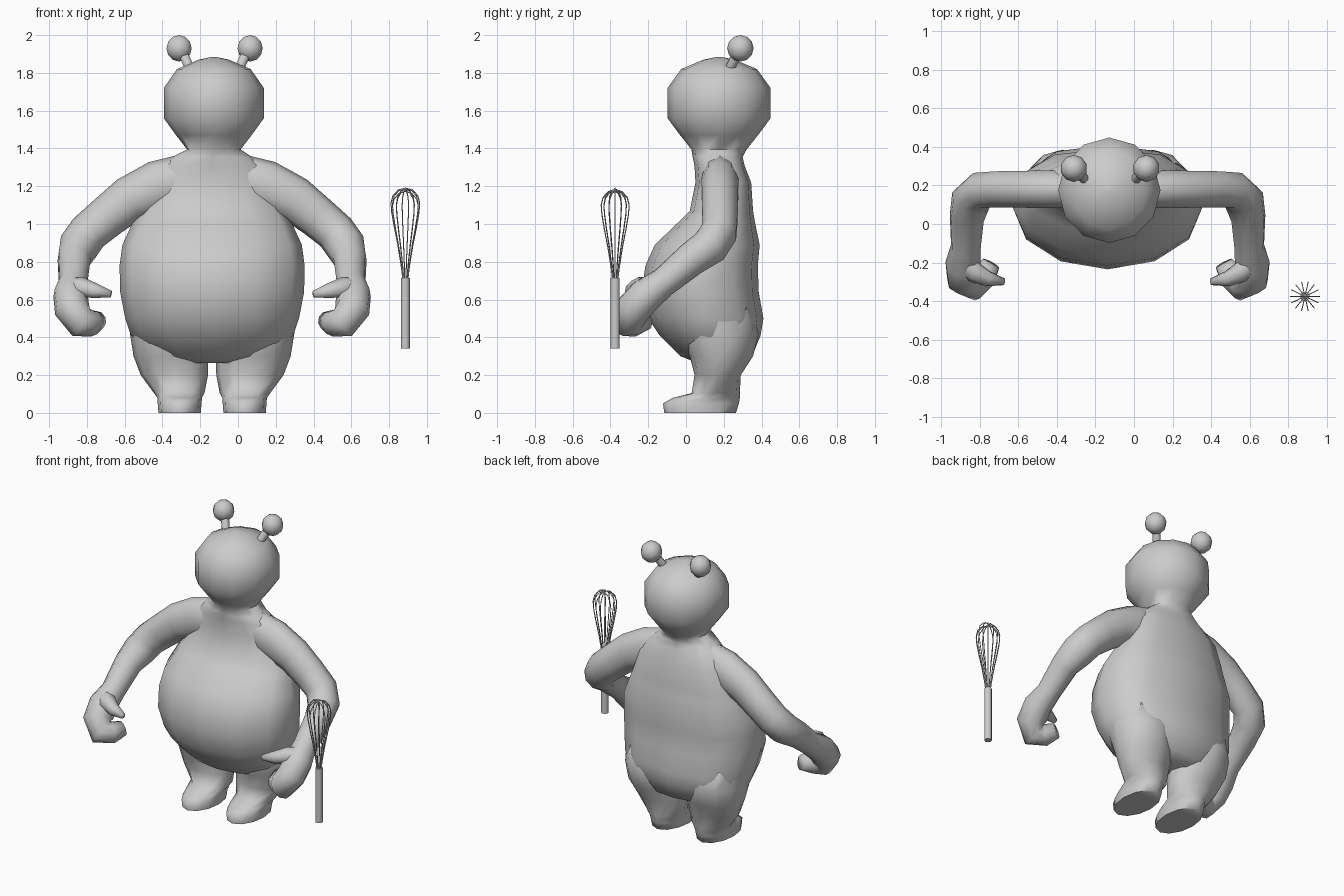
import bpy, bmesh
from math import sin, cos, pi, radians, copysign
from mathutils import Vector

if "Cube" in bpy.data.objects:
    bpy.data.objects.remove(bpy.data.objects["Cube"])

CX = -0.137  # centre line of the figure
HX = -0.128  # centre line of the head


def loft(name, rings, smooth=80):
    """Skin a list of equal-sized point rings and cap both ends."""
    bm = bmesh.new()
    vs = [[bm.verts.new(p) for p in r] for r in rings]
    n = len(vs[0])
    for a, b in zip(vs, vs[1:]):
        for i in range(n):
            j = (i + 1) % n
            bm.faces.new((a[i], a[j], b[j], b[i]))
    bm.faces.new(vs[0])
    bm.faces.new(vs[-1])
    bmesh.ops.recalc_face_normals(bm, faces=bm.faces)
    return finish(name, bm, smooth)


def finish(name, bm, smooth):
    me = bpy.data.meshes.new(name)
    bm.to_mesh(me)
    bm.free()
    ob = bpy.data.objects.new(name, me)
    bpy.context.collection.objects.link(ob)
    bpy.ops.object.select_all(action='DESELECT')
    ob.select_set(True)
    bpy.context.view_layer.objects.active = ob
    bpy.ops.object.shade_smooth_by_angle(angle=radians(smooth))
    return ob


def stack(name, rows, n=12, smooth=80):
    """Horizontal ellipses: (z, centre x, half width, front y, back y, back squareness)."""
    rings = []
    for z, cx, hw, yf, yb, *sq in rows:
        ring = []
        for i in range(n):
            c, s = cos(2 * pi * i / n), sin(2 * pi * i / n)
            if sq and s > 1e-6:
                c, s = copysign(abs(c) ** sq[0], c), s ** sq[0]
            ring.append((cx + hw * c, (yf + yb) / 2 + (yb - yf) / 2 * s, z))
        rings.append(ring)
    return loft(name, rings, smooth)


def tube(name, path, n=8, start=(0, 1, 0)):
    """Tube along (x, y, z, radius along start, other radius)."""
    pts = [Vector(p[:3]) for p in path]
    u = Vector(start)
    rings = []
    for i, p in enumerate(pts):
        a, b = pts[max(i - 1, 0)], pts[min(i + 1, len(pts) - 1)]
        t = (b - p).normalized() + (p - a).normalized()
        t.normalize()
        u = (u - t * u.dot(t)).normalized()
        v = t.cross(u)
        ru, rv = path[i][3], path[i][-1]
        rings.append([p + u * ru * cos(2 * pi * (k + .5) / n)
                      + v * rv * sin(2 * pi * (k + .5) / n) for k in range(n)])
    return loft(name, rings)


def side(path, s, cx=CX):
    return [(cx + s * p[0],) + tuple(p[1:]) for p in path]


# Torso, neck and head as one skin
body = [(z, CX, w, f, b, .8) for z, w, f, b in [
    (.265, .20, .06, .28), (.30, .31, -.03, .35), (.41, .43, -.14, .395),
    (.50, .46, -.20, .41), (.64, .487, -.235, .385), (.78, .49, -.215, .38),
    (.89, .475, -.165, .39), (1.01, .42, -.04, .365), (1.07, .39, .02, .355),
    (1.22, .33, .05, .345), (1.31, .27, .045, .31), (1.355, .21, .035, .30)]]
body += [(z, HX, w, .175 - w * 1.03, .175 + w * 1.03) for z, w in [
    (1.395, .142), (1.47, .20), (1.56, .265), (1.72, .265),
    (1.82, .195), (1.87, .08), (1.885, .01)]]
stack("torso_and_head", body, 12)

arm = [(.04, .18, 1.22, .07, .12), (.17, .18, 1.225, .10, .14),
       (.29, .18, 1.195, .103, .14), (.44, .18, 1.13, .10, .122),
       (.56, .18, 1.035, .098, .112), (.655, .175, .955, .098, .108),
       (.708, .125, .88, .10, .108), (.73, .03, .815, .09, .09),
       (.735, -.12, .69, .078, .078), (.75, -.21, .625, .092, .092),
       (.742, -.28, .55, .094, .095), (.695, -.31, .48, .088, .088),
       (.64, -.27, .475, .07, .07), (.605, -.205, .49, .05, .05)]
thumb = [(.75, -.20, .65, .065), (.69, -.25, .665, .055),
         (.62, -.285, .645, .042), (.535, -.30, .628, .018)]
stalk = [(.12, .22, 1.80, .027), (.18, .285, 1.93, .027)]

for s, tag in ((1, "right"), (-1, "left")):
    # Arm with curled hand, and thumb
    tube("arm_" + tag, side(arm, s), 10)
    tube("thumb_" + tag, side(thumb, s), 7)
    # Leg and flat-soled foot, tapering away inside the torso
    stack("leg_" + tag, [(z, CX + s * c, w, f, b) for z, c, w, f, b in [
        (0, .172, .112, -.115, .265), (.05, .172, .116, -.122, .28),
        (.08, .172, .118, -.07, .285), (.105, .174, .134, .03, .285),
        (.20, .20, .178, .045, .29), (.30, .218, .198, .02, .355),
        (.42, .235, .20, -.03, .385), (.60, .25, .19, .0, .33)]], 12)
    # Antenna stalk and ball
    tube("antenna_stalk_" + tag, side(stalk, s, HX + .004), 8)
    bm = bmesh.new()
    bmesh.ops.create_uvsphere(bm, u_segments=10, v_segments=6, radius=.07)
    bmesh.ops.translate(bm, verts=bm.verts,
                        vec=(HX + .004 + s * .188, .288, 1.93))
    finish("antenna_ball_" + tag, bm, 80)

# Whisk handle
WX, WY = .886, -.375
stack("whisk_handle", [(z, WX, r, WY - r, WY + r)
                       for z, r in ((.34, .024), (.715, .024))], 12, 40)

# Whisk wire loops
half = [(.012, .70), (.022, .78), (.04, .89), (.058, .98), (.072, 1.06),
        (.076, 1.11), (.066, 1.15), (.038, 1.18)]
for k in range(7):
    a = pi * k / 7
    prof = half + [(0, 1.19)] + [(-r, z) for r, z in reversed(half)]
    tube("whisk_wire_%d" % (k + 1),
         [(WX + r * cos(a), WY + r * sin(a), z - .003 * k, .0028)
          for r, z in prof], 6, (-sin(a), cos(a), 0))
